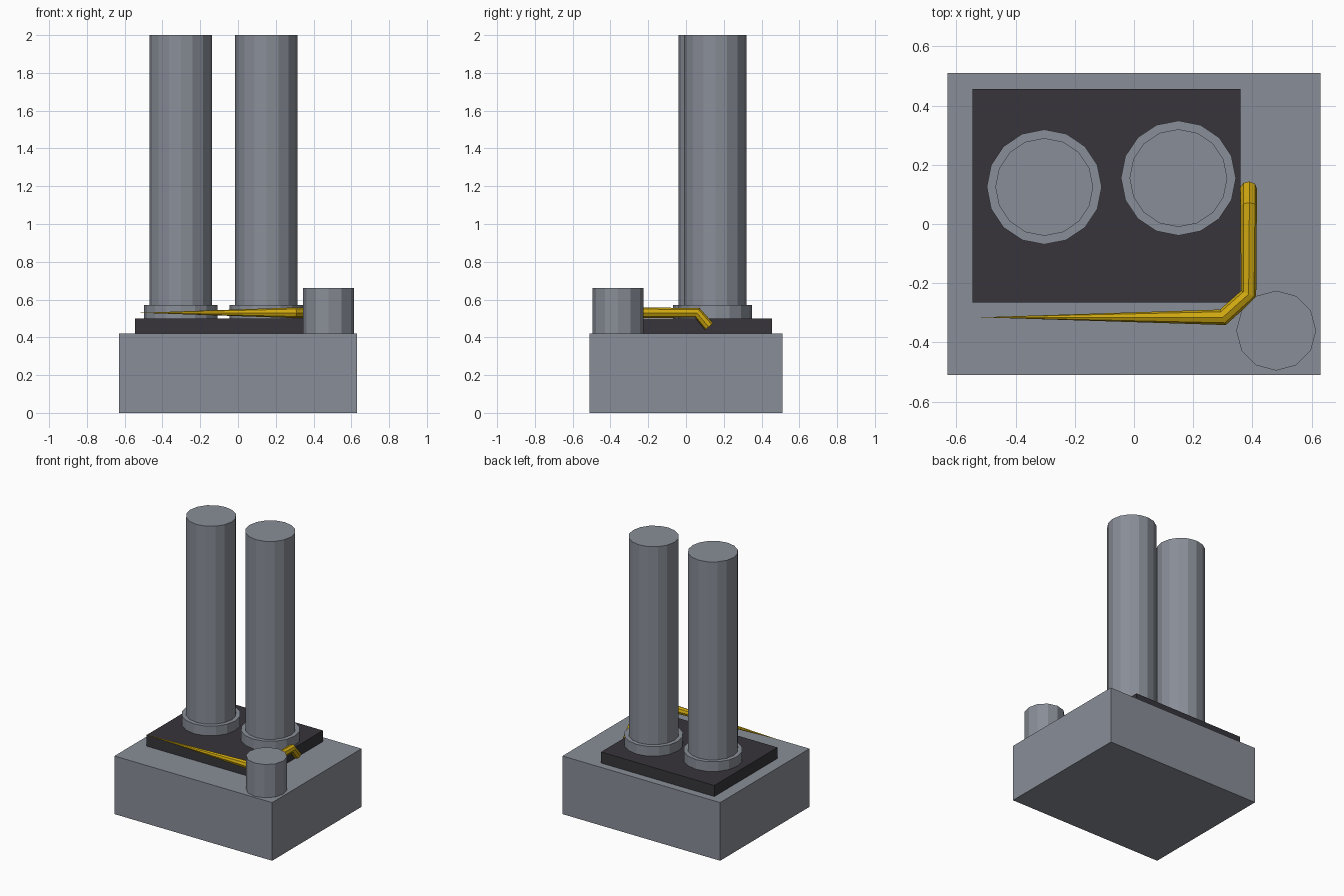
import bpy
import math

cube = bpy.data.objects.get("Cube")
if cube:
    bpy.data.objects.remove(cube, do_unlink=True)


def make_material(name, rgb):
    mat = bpy.data.materials.new(name)
    mat.use_nodes = True
    mat.diffuse_color = (*rgb, 1)
    mat.node_tree.nodes["Principled BSDF"].inputs["Base Color"].default_value = (*rgb, 1)
    return mat


grey = make_material("concrete grey", (0.25, 0.27, 0.31))
dark = make_material("dark roof", (0.038, 0.035, 0.043))
yellow = make_material("yellow pipe", (0.62, 0.39, 0.005))


def finish(obj, name, mat):
    obj.name = name
    obj.data.materials.clear()
    obj.data.materials.append(mat)
    return obj


def box(name, low, high, mat):
    centre = [(a + b) / 2 for a, b in zip(low, high)]
    bpy.ops.mesh.primitive_cube_add(size=1, location=centre)
    obj = bpy.context.object
    obj.scale = [b - a for a, b in zip(low, high)]
    bpy.ops.object.transform_apply(location=False, rotation=False, scale=True)
    return finish(obj, name, mat)


def drum(name, x, y, radius, bottom, top, sides, mat):
    bpy.ops.mesh.primitive_cylinder_add(vertices=sides, radius=radius, depth=top - bottom,
                                        location=(x, y, (bottom + top) / 2))
    return finish(bpy.context.object, name, mat)


# Building block and raised roof slab
box("base_block", (-0.63, -0.51, 0), (0.63, 0.51, 0.42), grey)
box("roof_slab", (-0.545, -0.265, 0.42), (0.36, 0.455, 0.5), dark)

# Two tall chimneys, each with a collar
for side, x, y in (("right", -0.303, 0.125), ("left", 0.15, 0.155)):
    drum(side + "_chimney", x, y, 0.165, 0.5, 2, 16, grey)
    drum(side + "_collar", x, y, 0.194, 0.5, 0.57, 16, grey)

# Short corner tank
drum("corner_tank", 0.48, -0.36, 0.135, 0.42, 0.66, 12, grey)

# Bent pipe tapering to a point along the front
path = [(-0.52, -0.315, 0.53, 0.001), (0.3, -0.315, 0.53, 1), (0.387, -0.237, 0.53, 1),
        (0.387, 0.06, 0.53, 1), (0.387, 0.122, 0.457, 1)]
curve = bpy.data.curves.new("pipe", "CURVE")
curve.dimensions = "3D"
curve.bevel_depth = 0.028
curve.bevel_resolution = 2
curve.use_fill_caps = True
spline = curve.splines.new("POLY")
spline.points.add(len(path) - 1)
spline.use_smooth = False
for point, (x, y, z, radius) in zip(spline.points, path):
    point.co = (x, y, z, 1)
    point.radius = radius
pipe = bpy.data.objects.new("pipe", curve)
bpy.context.collection.objects.link(pipe)
bpy.ops.object.select_all(action="DESELECT")
pipe.select_set(True)
bpy.context.view_layer.objects.active = pipe
bpy.ops.object.convert(target="MESH")
finish(bpy.context.object, "pipe", yellow)
